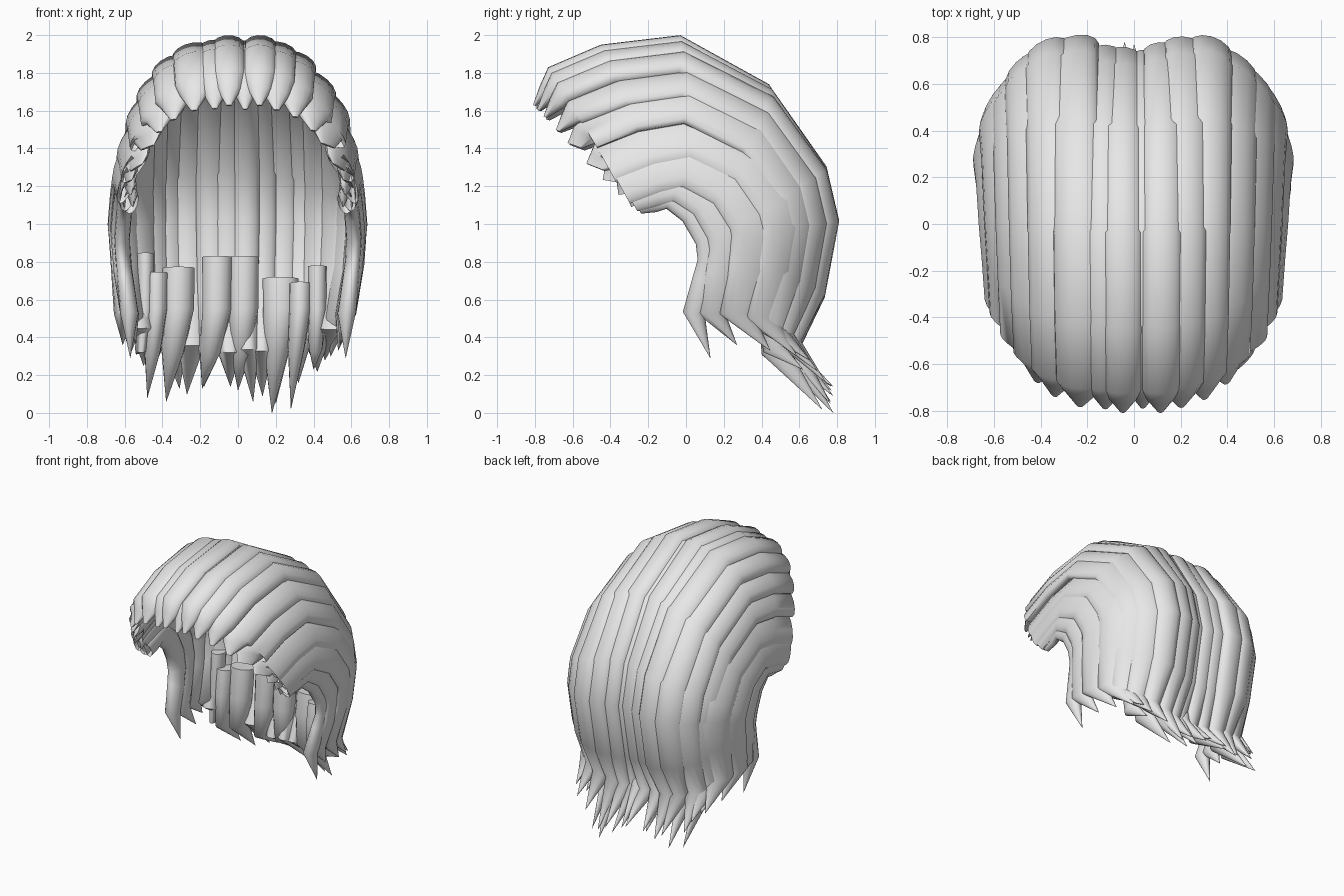
import bpy, bmesh, math
from mathutils import Vector

if "Cube" in bpy.data.objects:
    bpy.data.objects.remove(bpy.data.objects["Cube"])

hair = bpy.data.materials.new("light_grey_hair")
hair.diffuse_color = (0.8, 0.8, 0.8, 1)
hair.use_nodes = True
hair.node_tree.nodes["Principled BSDF"].inputs["Base Color"].default_value = hair.diffuse_color

# Outer side profiles (y, z): crown, temple and ear lock, from fringe to nape tip
CROWN = [(-.81, 1.63), (-.775, 1.73), (-.73, 1.83), (-.45, 1.95), (-.03, 2.0), (.45, 1.74),
         (.73, 1.32), (.80, 1.02), (.72, .60), (.61, .35), (.78, 0)]
TEMPLE = [(-.50, 1.29), (-.48, 1.34), (-.46, 1.39), (-.20, 1.49), (.07, 1.53), (.38, 1.38),
          (.54, 1.14), (.58, .98), (.54, .75), (.45, .52), (.57, .32)]
EAR = [(-.29, 1.09), (-.31, 1.14), (-.32, 1.19), (-.18, 1.22), (-.05, 1.23), (.10, 1.12),
       (.20, .95), (.22, .80), (.18, .67), (.10, .52), (.13, .29)]
WIDTH = [.15, .72, .97, 1, 1, 1, 1, 1, .97, .74, .01]        # taper along a lock
BLUNT = [.45, .85, 1, 1, 1, 1, 1, 1, .97, .74, .01]          # side locks end blunter
THICK = [.15, .72, .97, 1, 1, 1, 1, 1, 1.1, 1.2, .01]
SPREAD = [.95, .95, .96, .98, 1, 1.02, 1.04, 1.03, 1.01, .98, 1]
PUSH = [0, 0, 0, 0, 0, .5, 1, 1, 1, .6, 0]                   # share of the rear offset
SIDES = 14


def profile(level, push):
    a, b, f = (CROWN, TEMPLE, level) if level < 1 else (TEMPLE, EAR, level - 1)
    return [Vector(p).lerp(Vector(q), f) + Vector((push * k, 0))
            for p, q, k in zip(a, b, PUSH)]


def sweep(name, pts, widths, thicks, xs, tilt, half_width, half_thick):
    """Sweep a tapering oval along an outer profile, tilted outward at the sides."""
    side = 1 if xs[0] >= 0 else -1
    c, s = math.cos(math.radians(tilt)), math.sin(math.radians(tilt)) * side
    bm = bmesh.new()
    rings = []
    for i, p in enumerate(pts):
        d = (pts[min(i + 1, len(pts) - 1)] - pts[max(i - 1, 0)]).normalized()
        n = Vector((0, -d.y, d.x))
        w, t = half_width * widths[i], half_thick * thicks[i]
        across = Vector((c, 0, 0)) - n * s
        out = n * c + Vector((s, 0, 0))
        centre = Vector((xs[i], p.x, p.y)) - n * math.hypot(t * c, w * s)
        angles = [2 * math.pi * k / SIDES for k in range(SIDES)]
        rings.append([bm.verts.new(centre + across * math.cos(a) * w + out * math.sin(a) * t)
                      for a in angles])
    for r, q in zip(rings, rings[1:]):
        for k in range(SIDES):
            m = (k + 1) % SIDES
            bm.faces.new((r[k], r[m], q[m], q[k]))
    bm.faces.new(rings[0][::-1])
    bm.faces.new(rings[-1])
    bmesh.ops.recalc_face_normals(bm, faces=bm.faces)
    mesh = bpy.data.meshes.new(name)
    bm.to_mesh(mesh)
    bm.free()
    mesh.materials.append(hair)
    ob = bpy.data.objects.new(name, mesh)
    bpy.context.collection.objects.link(ob)
    bpy.ops.object.select_all(action='DESELECT')
    ob.select_set(True)
    bpy.context.view_layer.objects.active = ob
    bpy.ops.object.shade_smooth_by_angle(angle=math.radians(60))


def lock(name, x, level, tilt, half_width, half_thick, tip_x, tip_z, push=0):
    pts = profile(level, push)
    pts[-1].y = tip_z
    xs = [x * k for k in SPREAD]
    xs[-2] += (tip_x - xs[-2]) * .35
    xs[-1] = tip_x
    sweep(name, pts, BLUNT if level > .5 else WIDTH, THICK, xs, tilt, half_width, half_thick)


# Crown locks: x, level, tilt, half width, half thickness, tip x, tip z, rear offset
TOP = [(-.05, 0, 0, .09, .06, -.04, .14, -.04), (.04, .06, 0, .08, .06, .08, .06, -.04),
       (.12, 0, 4, .09, .06, .13, .09, -.02), (-.13, .05, 6, .09, .06, -.18, .14, -.02),
       (.215, .07, 12, .10, .06, .20, .05, .02), (-.245, .08, 14, .105, .06, -.27, .10, .03),
       (.32, .18, 24, .10, .06, .32, .16, .05), (-.36, .22, 28, .105, .06, -.31, .13, .05)]
for i, args in enumerate(TOP):
    lock(f"crown_lock_{i + 1}", *args)

# Side locks
SIDE = [(.42, .39, 36, .115, .055, .42, .22, .04), (-.44, .41, 38, .115, .055, -.47, .18, .04),
        (.50, .59, 48, .125, .05, .46, .28, .02), (-.505, .62, 50, .125, .05, -.50, .25, .02),
        (.56, .91, 60, .135, .045, .49, .30, .03), (-.565, .92, 60, .135, .045, -.57, .31, .03),
        (.605, 1.28, 72, .135, .04, .53, .33, .02), (-.61, 1.28, 72, .135, .04, -.61, .36, .02)]
for i, args in enumerate(SIDE):
    lock(f"side_lock_{i + 1}", *args)

# Ear locks
for s, word in ((1, "right"), (-1, "left")):
    lock(f"upper_ear_lock_{word}", .605 * s, 1.68, 78, .11, .04, .54 * s, .36)
    lock(f"lower_ear_lock_{word}", .59 * s, 2.0, 82, .08, .04, .57 * s, .29)

# Short blunt nape locks under the back: x, half width, top z, tip x, tip z, tip y
NAPE = [(-.49, .045, .84, -.54, .31, .60), (-.43, .06, .73, -.48, .08, .72),
        (-.315, .085, .76, -.38, .06, .75), (-.11, .08, .82, -.19, .13, .75),
        (.03, .08, .82, 0, .12, .77), (.225, .095, .70, .18, 0, .78),
        (.33, .06, .67, .28, .02, .72), (.42, .05, .77, .40, .23, .62)]
for i, (x, w, top, tx, tz, ty) in enumerate(NAPE):
    y = max(ty - .20, .50)
    path = [Vector(p) for p in ((y + .03, top), (y + .01, .55), (y + .02, .36), (ty, tz))]
    taper = [1, .97, .72, .01]
    sweep(f"nape_lock_{i + 1}", path, taper, [1, 1, 1, .01],
          [x, x, x + (tx - x) * .45, tx], 0, w, .06 if w < .055 else .075)
